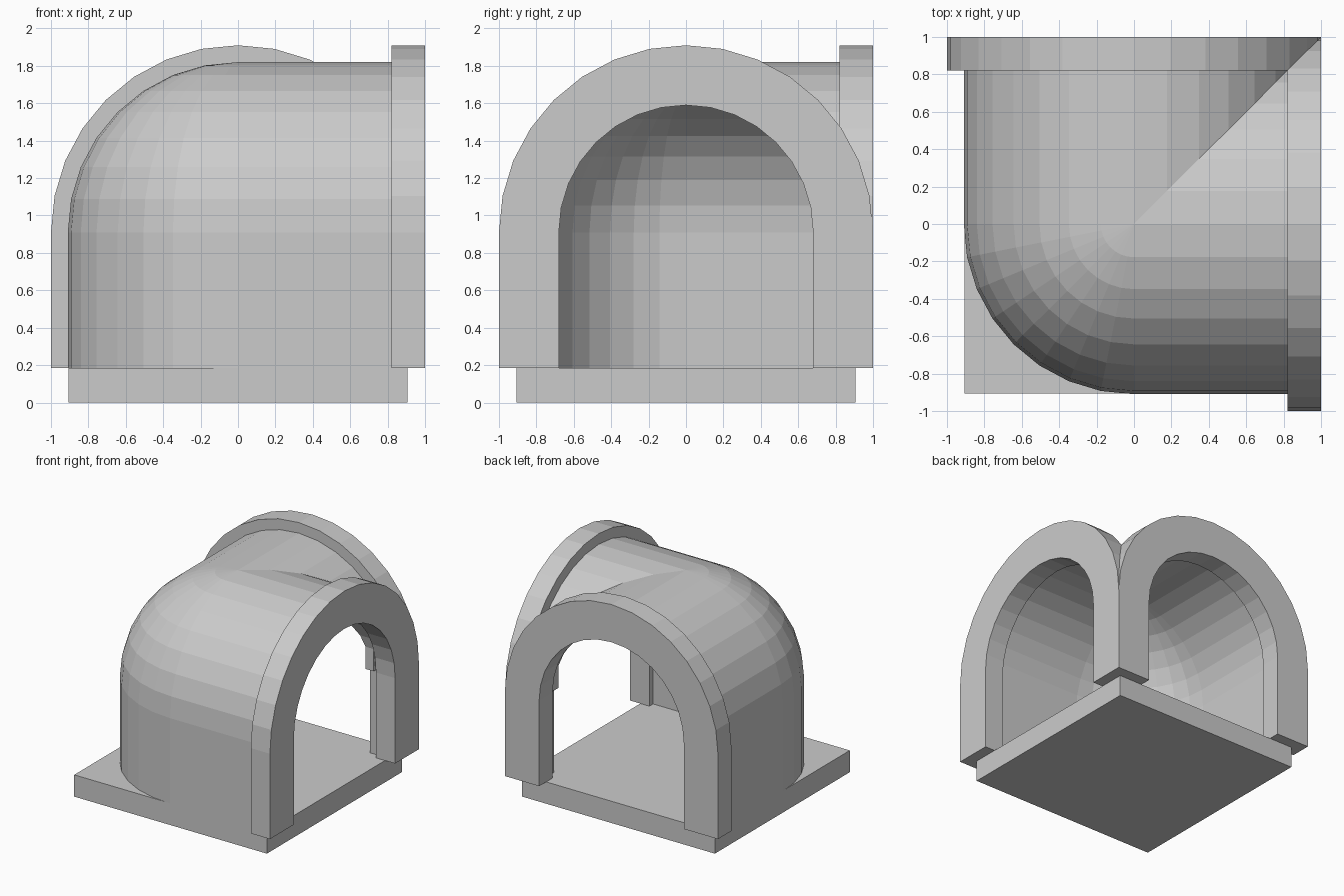
import bpy, bmesh
from math import sin, cos, pi

if "Cube" in bpy.data.objects:
    bpy.data.objects.remove(bpy.data.objects["Cube"])

SPRING, FLOOR, N = 0.91, 0.185, 8   # arch springing height, plate top, segments per quarter


def finish(name, bm, flip=False):
    bmesh.ops.remove_doubles(bm, verts=bm.verts[:], dist=1e-5)
    bmesh.ops.recalc_face_normals(bm, faces=bm.faces[:])
    if flip:
        bmesh.ops.reverse_faces(bm, faces=bm.faces[:])
    me = bpy.data.meshes.new(name)
    bm.to_mesh(me)
    bm.free()
    ob = bpy.data.objects.new(name, me)
    bpy.context.collection.objects.link(ob)
    return ob


def box(name, lo, hi):
    bm = bmesh.new()
    bmesh.ops.create_cube(bm, size=1)
    for v in bm.verts:
        v.co = [(a + b) / 2 + c * (b - a) for a, b, c in zip(lo, hi, v.co)]
    return finish(name, bm)


def arch(r):
    """Arch outline as (offset, height), foot to foot."""
    pts = [(r * cos(pi * i / (2 * N)), SPRING + r * sin(pi * i / (2 * N))) for i in range(2 * N + 1)]
    return [(r, FLOOR)] + pts + [(-r, FLOOR)]


def loft(bm, rows):
    """Skin neighbouring rows of points, skipping collapsed faces."""
    for a, b in zip(rows, rows[1:]):
        for i in range(len(a) - 1):
            quad = []
            for p in (a[i], a[i + 1], b[i + 1], b[i]):
                if all(max(abs(s - t) for s, t in zip(p, q)) > 1e-5 for q in quad):
                    quad.append(p)
            if len(quad) > 2:
                bm.faces.new([bm.verts.new(p) for p in quad])


def elbow(name, r, end, flip=False):
    """Vault turning a corner: rounded outside, mitred inside."""
    bm = bmesh.new()
    half = arch(r)[:N + 2]
    half[-1] = (0.0, SPRING + r)
    outer, inner = [], []
    for u, z in half:
        turn = [(-u * sin(a), -u * cos(a), z) for a in (pi / 2 * i / N for i in range(N + 1))]
        outer.append([(end, -u, z)] + turn + [(-u, end, z)])
        inner.append([(end, u, z), (u, u, z), (u, end, z)])
    loft(bm, outer)
    loft(bm, inner)
    return finish(name, bm, flip)


def frame(name, swap):
    """Thick arch ring around one opening."""
    bm = bmesh.new()
    o, i = arch(1.0), arch(0.68)

    def at(p, d):
        return (p[0], d, p[1]) if swap else (d, p[0], p[1])
    loft(bm, [[at(a, 1.0), at(a, 0.82), at(b, 0.82), at(b, 1.0), at(a, 1.0)] for a, b in zip(o, i)])
    for k in (0, -1):   # feet
        bm.faces.new([bm.verts.new(at(p, d)) for p, d in
                      ((o[k], 1.0), (o[k], 0.82), (i[k], 0.82), (i[k], 1.0))])
    return finish(name, bm)


# Square floor plate
box("base_plate", (-0.905, -0.905, 0), (0.905, 0.905, FLOOR))

# Tunnel shell, outside and inside skins (ends buried in the frames)
elbow("tunnel_outer", 0.91, 0.95)
elbow("tunnel_inner", 0.73, 0.83, flip=True)

# Small corbel where the two vaults meet at the inner corner
box("corner_corbel", (0.705, 0.705, 0.90), (0.78, 0.78, 1.2))

# Arched frames of the two openings
frame("right_frame", False)
frame("back_frame", True)
